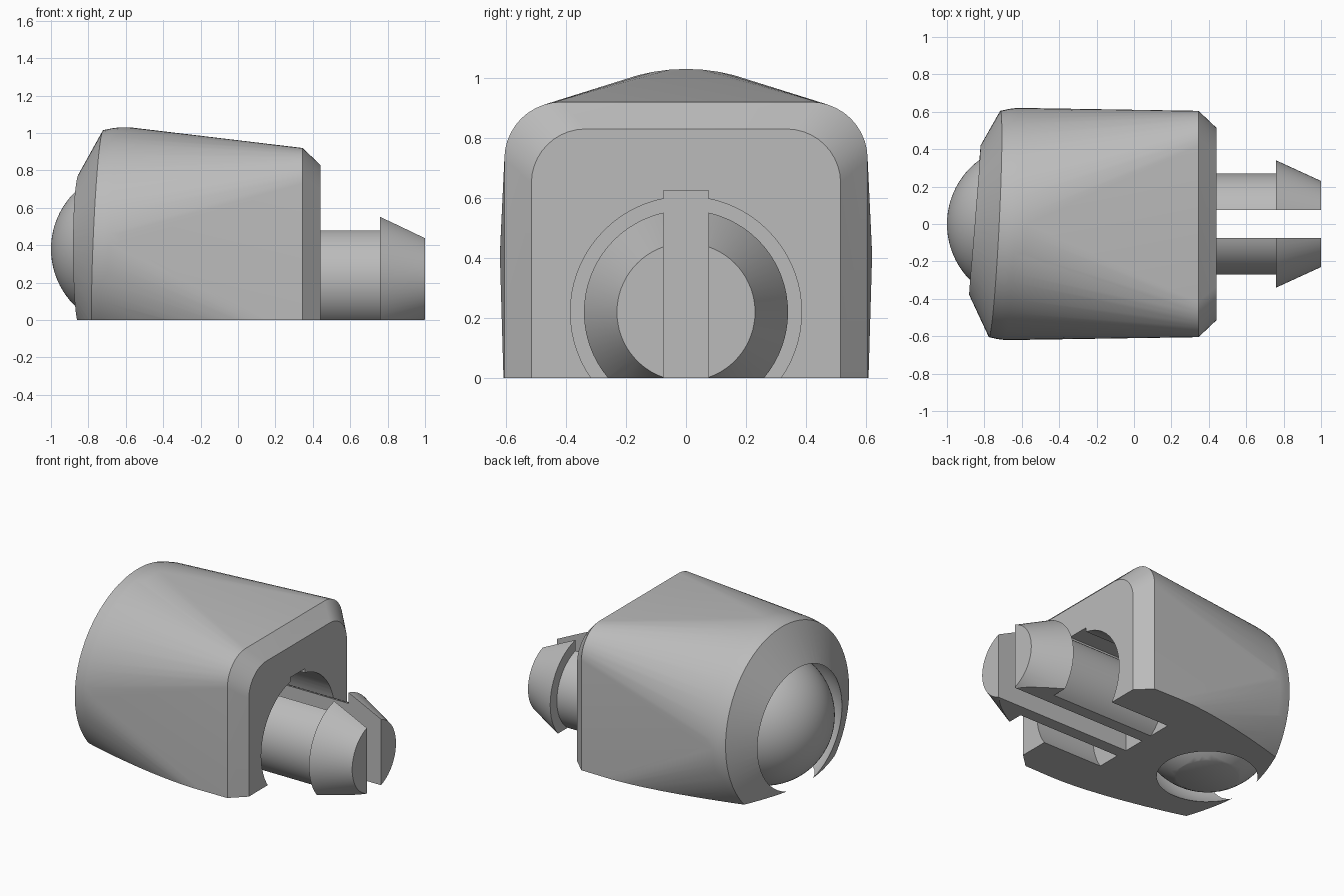
import bpy, bmesh
from math import sin, cos, pi, radians
from mathutils import Vector, Matrix

if "Cube" in bpy.data.objects:
    bpy.data.objects.remove(bpy.data.objects["Cube"])

grey = bpy.data.materials.new("plain grey")
grey.use_nodes = True
grey.diffuse_color = (0.5, 0.5, 0.5, 1)
grey.node_tree.nodes["Principled BSDF"].inputs["Base Color"].default_value = (0.5, 0.5, 0.5, 1)


def finish(name, bm):
    bmesh.ops.recalc_face_normals(bm, faces=bm.faces)
    mesh = bpy.data.meshes.new(name)
    bm.to_mesh(mesh)
    bm.free()
    mesh.materials.append(grey)
    ob = bpy.data.objects.new(name, mesh)
    bpy.context.collection.objects.link(ob)
    return ob


def ring(x, r, z, tilt_y=0, tilt_z=0, n=72):
    """Circle facing along x, optionally leaning."""
    pts = []
    for i in range(n):
        a = 2 * pi * i / n
        y, h = r * cos(a), r * sin(a)
        pts.append(Vector((x + tilt_y * y + tilt_z * h, y, z + h)))
    return pts


def rounded_square(x, half, r, z, n=10):
    pts = []
    for q in range(4):
        mid = pi / 4 + q * pi / 2
        sy, sz = (1 if cos(mid) > 0 else -1), (1 if sin(mid) > 0 else -1)
        for i in range(n + 1):
            a = q * pi / 2 + i / n * pi / 2
            pts.append(Vector((x, sy * (half - r) + r * cos(a), z + sz * (half - r) + r * sin(a))))
    return pts


def loft(name, rings):
    bm = bmesh.new()
    rows = [[bm.verts.new(p) for p in pts] for pts in rings]
    for a, b in zip(rows, rows[1:]):
        for i in range(len(a)):
            j = (i + 1) % len(a)
            bm.faces.new((a[i], a[j], b[j], b[i]))
    bm.faces.new(rows[0])
    bm.faces.new(rows[-1])
    return finish(name, bm)


def hull(name, pts):
    bm = bmesh.new()
    for p in pts:
        bm.verts.new(p)
    res = bmesh.ops.convex_hull(bm, input=bm.verts)
    inner = {v for v in res["geom_interior"] if isinstance(v, bmesh.types.BMVert)}
    bmesh.ops.delete(bm, geom=list(inner), context="VERTS")
    return finish(name, bm)


def box(name, lo, hi):
    bm = bmesh.new()
    lo, hi = Vector(lo), Vector(hi)
    bmesh.ops.create_cube(bm, size=1, matrix=Matrix.Translation((lo + hi) / 2) @ Matrix.Diagonal((*(hi - lo), 1)))
    return finish(name, bm)


def ball(name, r, centre):
    bm = bmesh.new()
    turn = Matrix.Translation(centre) @ Matrix.Rotation(pi / 2, 4, "Y")
    bmesh.ops.create_uvsphere(bm, u_segments=64, v_segments=40, radius=r, matrix=turn)
    return finish(name, bm)


def cut(ob, cutters):
    bpy.ops.object.select_all(action="DESELECT")
    bpy.context.view_layer.objects.active = ob
    ob.select_set(True)
    for c in cutters:
        mod = ob.modifiers.new("cut", "BOOLEAN")
        mod.operation, mod.solver, mod.object = "DIFFERENCE", "EXACT", c
        bpy.ops.object.modifier_apply(modifier=mod.name)
    bpy.ops.object.shade_smooth_by_angle(angle=radians(28))


# Housing: leaning round nose blended into a square, chamfered end
AXIS = 0.41
points = []
for x, r in ((-0.60, 0.62), (-0.66, 0.62), (-0.70, 0.615), (-0.745, 0.605), (-0.90, 0.305)):
    points += ring(x, r, AXIS, 0.05, 0.04)
points += rounded_square(0.345, 0.605, 0.19, 0.315)
points += rounded_square(0.44, 0.515, 0.18, 0.315)
housing = hull("housing", points)

# Ball held in the nose
CENTRE = (-0.575, 0, 0.38)
roller = ball("roller_ball", 0.425, CENTRE)

# Snap-in peg with barbed tip
PEG = 0.22
peg = loft("split_peg", [ring(x, r, PEG) for x, r in ((0, 0.27), (0.76, 0.27), (0.76, 0.34), (1, 0.23))])

# Cutters
floor = box("floor_cutter", (-2, -2, -2), (2, 2, 0))
slot = box("slot_cutter", (0, -0.075, -0.5), (1.3, 0.075, 0.625))
slot_peg = box("peg_slot_cutter", (-0.1, -0.075, -0.5), (1.3, 0.075, 0.625))
recess = loft("recess_cutter", [ring(0, 0.385, PEG), ring(0.6, 0.385, PEG)])
socket = ball("socket_cutter", 0.487, CENTRE)

cut(housing, [socket, recess, slot, floor])
cut(roller, [floor])
cut(peg, [slot_peg, floor])

for c in (floor, slot, slot_peg, recess, socket):
    bpy.data.objects.remove(c)
